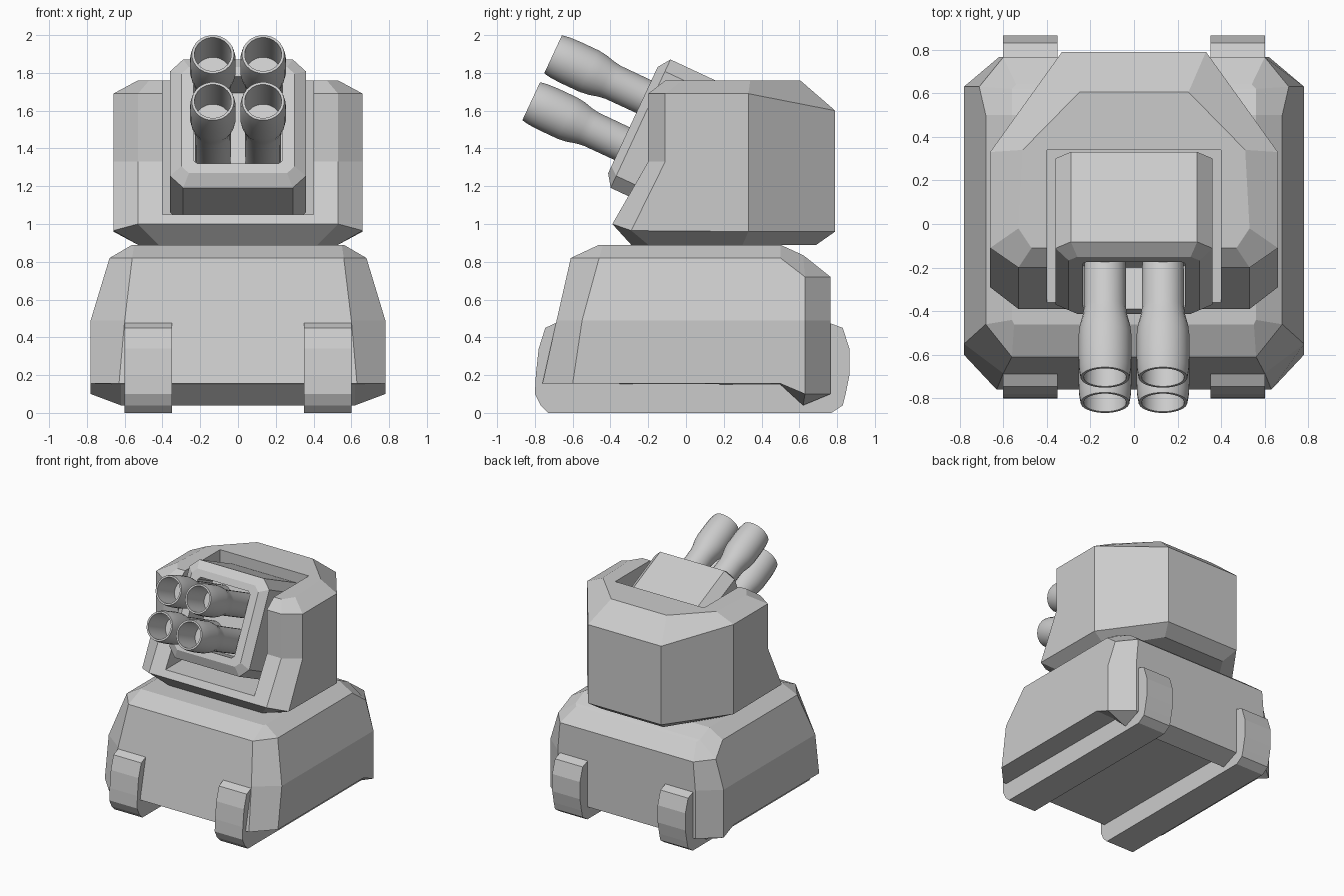
import bpy, bmesh, math
from mathutils import Vector

if "Cube" in bpy.data.objects:
    bpy.data.objects.remove(bpy.data.objects["Cube"])

grey = bpy.data.materials.new("plain grey")
grey.diffuse_color = (0.6, 0.6, 0.6, 1)
grey.use_nodes = True
grey.node_tree.nodes["Principled BSDF"].inputs["Base Color"].default_value = grey.diffuse_color


def loft(name, halves, dx=0, tilt=None, smooth=False):
    """Skin a stack of mirrored loops; each is given by its right-hand half."""
    bm = bmesh.new()
    loops = []
    for half in halves:
        pts = list(half) + [(-x, y, z) for x, y, z in reversed(half)]
        loops.append([bm.verts.new(tilt(x + dx, y, z) if tilt else (x + dx, y, z)) for x, y, z in pts])
    n = len(loops[0])
    for a, b in zip(loops, loops[1:]):
        for i in range(n):
            j = (i + 1) % n
            bm.faces.new((a[i], a[j], b[j], b[i]))
    for l in (loops[0], loops[-1]):  # end caps as strips
        for i in range(n // 2 - 1):
            bm.faces.new((l[i], l[i + 1], l[n - 2 - i], l[n - 1 - i]))
    bmesh.ops.recalc_face_normals(bm, faces=bm.faces)
    me = bpy.data.meshes.new(name)
    bm.to_mesh(me)
    bm.free()
    me.materials.append(grey)
    if smooth:
        me.shade_smooth()
        me.set_sharp_from_angle(angle=math.radians(35))
    ob = bpy.data.objects.new(name, me)
    bpy.context.collection.objects.link(ob)
    return ob


# Lower hull
loft("hull", [
    [(.60, -.60, .155), (.62, -.50, .155), (.62, .50, .15), (.62, .62, .04), (.50, .62, .04)],
    [(.63, -.76, .155), (.78, -.60, .155), (.78, .50, .155), (.78, .63, .10), (.62, .765, .10)],
    [(.60, -.685, .49), (.78, -.55, .49), (.78, .50, .49), (.78, .63, .49), (.62, .765, .49)],
    [(.56, -.61, .82), (.68, -.46, .82), (.68, .50, .82), (.71, .63, .72), (.60, .765, .72)],
    [(.55, -.46, .89), (.56, -.44, .89), (.56, .50, .89), (.56, .62, .835), (.54, .64, .82)],
])

# Tracks
track = [(0, -.73, .77), (.04, -.77, .83), (.10, -.80, .845), (.20, -.795, .865),
         (.34, -.78, .865), (.45, -.745, .83), (.48, -.68, .75)]
for side, dx in (("left", -.475), ("right", .475)):
    loft(side + "_track", [[(.125, yf, z), (.125, yb, z)] for z, yf, yb in track], dx)

# Turret shell with an open front bay
turret = loft("turret", [
    [(.42, -.29, .89), (.53, -.20, .89), (.53, .30, .89), (.28, .69, .89)],
    [(.53, -.39, 1.0), (.66, -.29, .965), (.66, .33, .96), (.33, .79, .96)],
    [(.53, -.20, 1.33), (.66, -.11, 1.33), (.66, .33, 1.33), (.33, .79, 1.33)],
    [(.53, -.20, 1.69), (.66, -.11, 1.69), (.66, .33, 1.69), (.33, .79, 1.60)],
    [(.47, -.11, 1.76), (.53, -.02, 1.76), (.51, .34, 1.76), (.25, .605, 1.76)],
])
cutter = loft("bay_cutter", [[(.40, -1, z), (.40, .34, z)] for z in (1.05, 3)])
cutter.hide_render = True
mod = turret.modifiers.new("bay", 'BOOLEAN')
mod.operation, mod.object, mod.solver = 'DIFFERENCE', cutter, 'EXACT'
bpy.context.view_layer.objects.active = turret
turret.select_set(True)
bpy.ops.object.modifier_apply(modifier="bay")
bpy.data.objects.remove(cutter)

# Tilted gun frame: local x, up, forward
C, S = math.cos(math.radians(25)), math.sin(math.radians(25))


def tilt(x, u, f):
    return Vector((x, S * u - C * f, C * u + S * f))


def octagon(hx, hu, c, f, mid=1.286):
    return [(hx - c, mid - hu, f), (hx, mid - hu + c, f),
            (hx, mid + hu - c, f), (hx - c, mid + hu, f)]


# Gun housing with bevelled rim and recessed front
loft("gun_housing", [octagon(.36, .375, .07, .41), octagon(.36, .375, .07, .865),
                     octagon(.30, .31, .04, .91), octagon(.235, .255, .02, .91),
                     octagon(.235, .255, .02, .70)], tilt=tilt)

# Four hollow barrels
profile = [(.68, .095), (1.09, .097), (1.13, .103), (1.18, .116), (1.23, .122), (1.34, .122),
           (1.40, .119), (1.44, .112), (1.44, .098), (1.20, .095)]
SEG = 12
for row, u in (("upper", 1.423), ("lower", 1.149)):
    for side, dx in (("left", -.133), ("right", .133)):
        halves = []
        for f, r in profile:
            angles = [math.pi * ((i + .5) / SEG - .5) for i in range(SEG)]
            halves.append([(r * math.cos(a), u + r * math.sin(a), f) for a in angles])
        loft(f"{row}_{side}_barrel", halves, dx, tilt, smooth=True)
